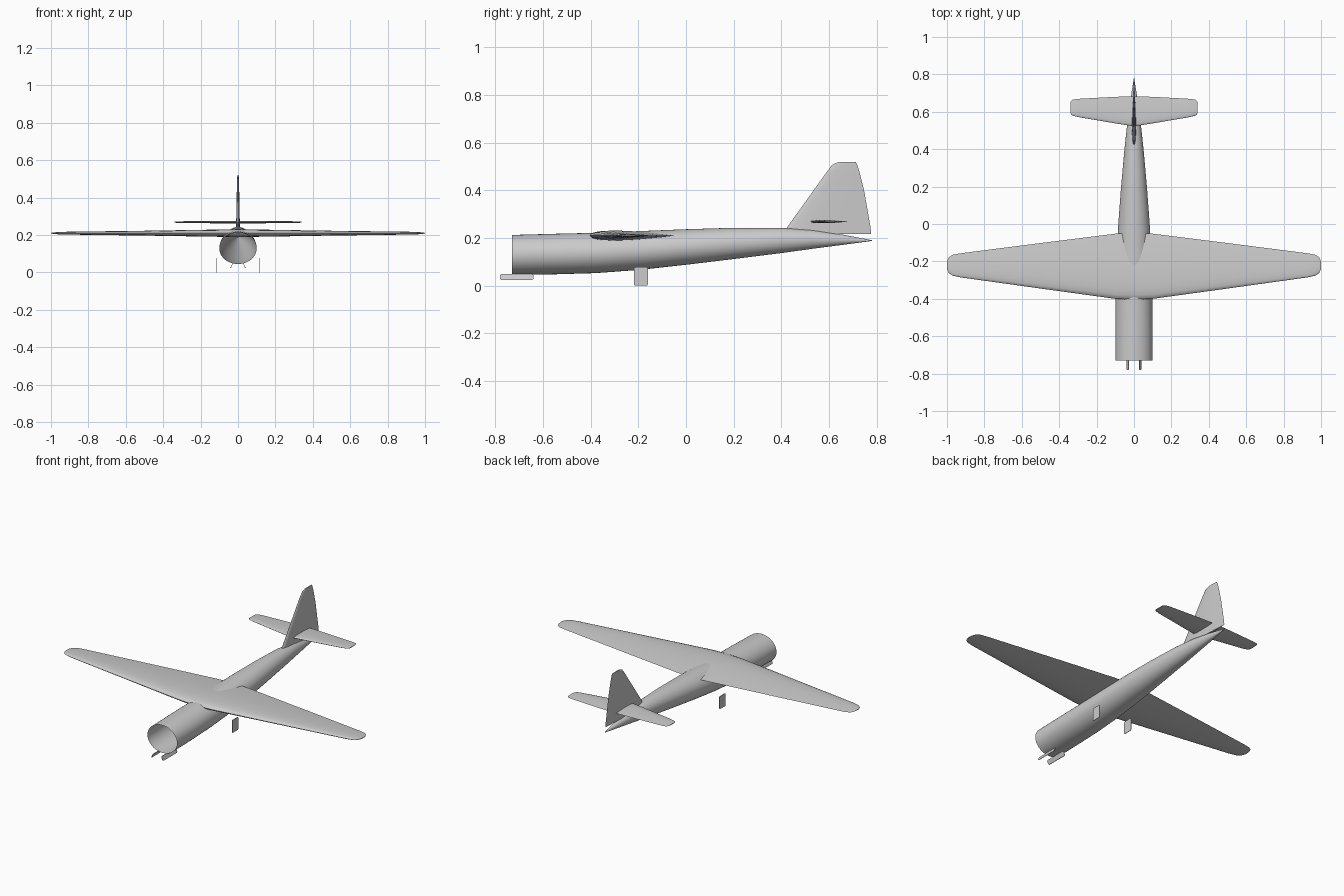
import bpy
import bmesh
import math

old = bpy.data.objects.get("Cube")
if old:
    bpy.data.objects.remove(old, do_unlink=True)

grey = bpy.data.materials.new("light_grey")
grey.use_nodes = True
colour = (0.6, 0.6, 0.6, 1)
grey.diffuse_color = colour
grey.node_tree.nodes["Principled BSDF"].inputs["Base Color"].default_value = colour


def finish(name, bm, angle=35, normals=True):
    if normals:
        bmesh.ops.recalc_face_normals(bm, faces=bm.faces)
    mesh = bpy.data.meshes.new(name)
    bm.to_mesh(mesh)
    bm.free()
    mesh.materials.append(grey)
    ob = bpy.data.objects.new(name, mesh)
    bpy.context.collection.objects.link(ob)
    bpy.ops.object.select_all(action="DESELECT")
    ob.select_set(True)
    bpy.context.view_layer.objects.active = ob
    bpy.ops.object.shade_smooth_by_angle(angle=math.radians(angle))
    return ob


def loft(rings, caps):
    """Skin a list of closed rings that have equal point counts."""
    bm = bmesh.new()
    rows = [[bm.verts.new(p) for p in ring] for ring in rings]
    for a, b in zip(rows, rows[1:]):
        for i in range(len(a)):
            j = (i + 1) % len(a)
            bm.faces.new((a[i], a[j], b[j], b[i]))
    if caps:
        bm.faces.new(rows[0])
        bm.faces.new(rows[-1])
    return bm


def airfoil(lead, trail, half_thick, steps=12):
    """Closed section as (chord position, offset) pairs."""
    upper = []
    for k in range(steps + 1):
        t = (1 - math.cos(math.pi * k / steps)) / 2
        h = 2.6 * (math.sqrt(t) - t) * (1 - 0.15 * t) + 0.6 * t * (1 - t)
        upper.append((lead + (trail - lead) * t, half_thick * h * 1.25))
    return upper + [(c, -h) for c, h in reversed(upper[1:-1])]


# Fuselage: open tube at the nose, drawn to a point at the tail
# Each station is y, half width, bottom, top
stations = [(-0.73, 0.1, 0.045, 0.213), (-0.55, 0.1, 0.048, 0.218),
            (-0.38, 0.098, 0.053, 0.222), (-0.2, 0.094, 0.066, 0.229),
            (0, 0.084, 0.088, 0.237), (0.2, 0.069, 0.112, 0.243),
            (0.4, 0.051, 0.137, 0.243), (0.53, 0.037, 0.155, 0.234),
            (0.66, 0.02, 0.172, 0.214), (0.78, 0.001, 0.188, 0.191)]
rings = []
for y, w, low, high in stations:
    mid, r = (low + high) / 2, (high - low) / 2
    turn = [math.tau * i / 40 for i in range(40)]
    rings.append([(w * math.cos(a), y, mid + r * math.sin(a)) for a in turn])
finish("fuselage", loft(rings, False), 50)


def surface(name, half, z_mid):
    """Full span lifting surface from right tip to left tip."""
    span = [(-x, a, b, h) for x, a, b, h in reversed(half) if x > 0] + half
    rings = [[(x, y, z_mid + o) for y, o in airfoil(a, b, h)]
             for x, a, b, h in span]
    finish(name, loft(rings, True), 60)


# Main wing: span position, leading edge, trailing edge, half thickness
surface("wing", [(0, -0.405, -0.045, 0.023), (0.1, -0.4, -0.052, 0.021),
                 (0.5, -0.345, -0.102, 0.014), (0.93, -0.285, -0.157, 0.008),
                 (0.97, -0.276, -0.165, 0.006), (0.99, -0.262, -0.178, 0.004),
                 (1, -0.24, -0.2, 0.002)], 0.21)

# Tailplane
surface("tailplane", [(0, 0.522, 0.682, 0.007), (0.1, 0.538, 0.68, 0.007),
                      (0.3, 0.572, 0.669, 0.005), (0.33, 0.58, 0.664, 0.004),
                      (0.34, 0.592, 0.652, 0.002)], 0.269)

# Vertical fin: height, leading edge, trailing edge, half thickness
fin = [(0.218, 0.41, 0.777, 0.011), (0.245, 0.424, 0.774, 0.011),
       (0.4, 0.535, 0.747, 0.008), (0.48, 0.592, 0.727, 0.006),
       (0.508, 0.614, 0.718, 0.005), (0.52, 0.642, 0.712, 0.003)]
rings = [[(o, y, z) for y, o in airfoil(a, b, h)] for z, a, b, h in fin]
finish("fin", loft(rings, True), 60)


def door(name, side, x_top, x_low, y0, y1, z0, z1):
    """Thin plate with rounded corners, leaning from top to bottom."""
    bm = bmesh.new()
    bmesh.ops.create_cube(bm, size=1)
    for v in bm.verts:
        v.co.x *= 0.003
        v.co.y = (y0 + y1) / 2 + v.co.y * (y1 - y0)
        v.co.z = (z0 + z1) / 2 + v.co.z * (z1 - z0)
    corners = [e for e in bm.edges
               if abs(e.verts[0].co.x - e.verts[1].co.x) > 0.002]
    bmesh.ops.bevel(bm, geom=corners, offset=0.007, segments=3,
                    profile=0.5, affect="EDGES")
    for v in bm.verts:
        t = (v.co.z - z0) / (z1 - z0)
        v.co.x += side * (x_low + (x_top - x_low) * t)
    finish(name, bm)


# Undercarriage doors on both sides
for side, label in ((1, "left"), (-1, "right")):
    door(label + "_main_gear_door", side, 0.113, 0.113, -0.218, -0.16, 0, 0.078)
    door(label + "_nose_gear_door", side, 0.028, 0.039, -0.78, -0.64, 0.024, 0.049)
